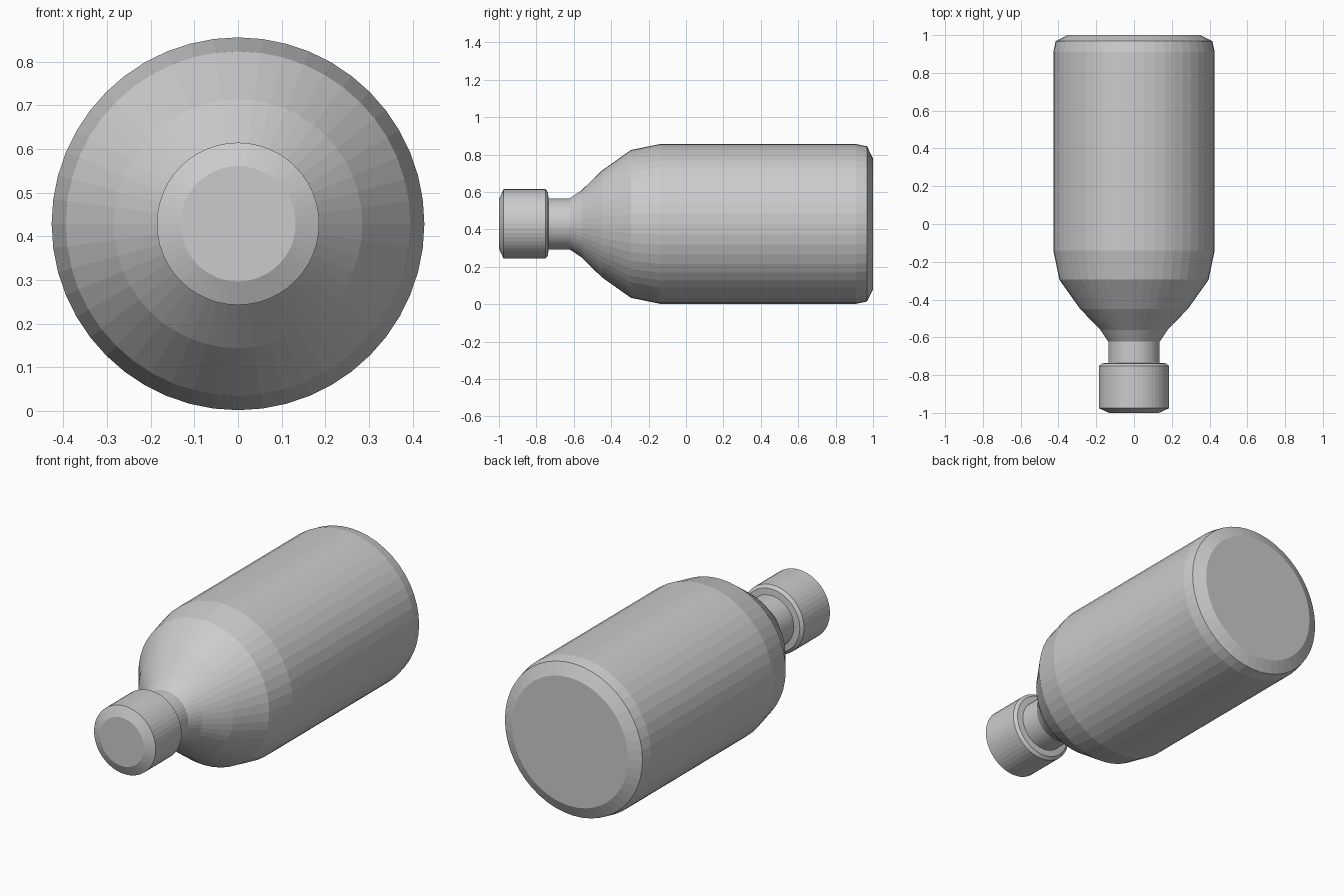
import bpy, bmesh
from math import cos, sin, tau

if "Cube" in bpy.data.objects:
    bpy.data.objects.remove(bpy.data.objects["Cube"])

SIDES = 48
AXIS_Z = 0.429


def lathe(name, profile):
    """Closed solid of revolution around the y axis from (y, radius) pairs."""
    bm = bmesh.new()
    rings = []
    for y, r in profile:
        rings.append([bm.verts.new((r * cos(tau * i / SIDES), y,
                                    AXIS_Z + r * sin(tau * i / SIDES)))
                      for i in range(SIDES)])
    for a, b in zip(rings, rings[1:]):
        for i in range(SIDES):
            j = (i + 1) % SIDES
            bm.faces.new((a[i], a[j], b[j], b[i]))
    bm.faces.new(rings[0])
    bm.faces.new(rings[-1])
    bmesh.ops.recalc_face_normals(bm, faces=bm.faces[:])
    mesh = bpy.data.meshes.new(name)
    bm.to_mesh(mesh)
    bm.free()
    obj = bpy.data.objects.new(name, mesh)
    bpy.context.collection.objects.link(obj)
    return obj


# Bottle: bevelled base, straight wall, rounded shoulder, neck
lathe("bottle_body", [
    (1.0, 0.35), (0.968, 0.415), (0.91, 0.427), (-0.14, 0.427),
    (-0.295, 0.395), (-0.45, 0.285), (-0.56, 0.178), (-0.623, 0.136),
    (-0.75, 0.136)])

# Cap with chamfered ends
lathe("cap", [
    (-0.735, 0.136), (-0.738, 0.17), (-0.752, 0.186), (-0.975, 0.186),
    (-1.0, 0.132)])
